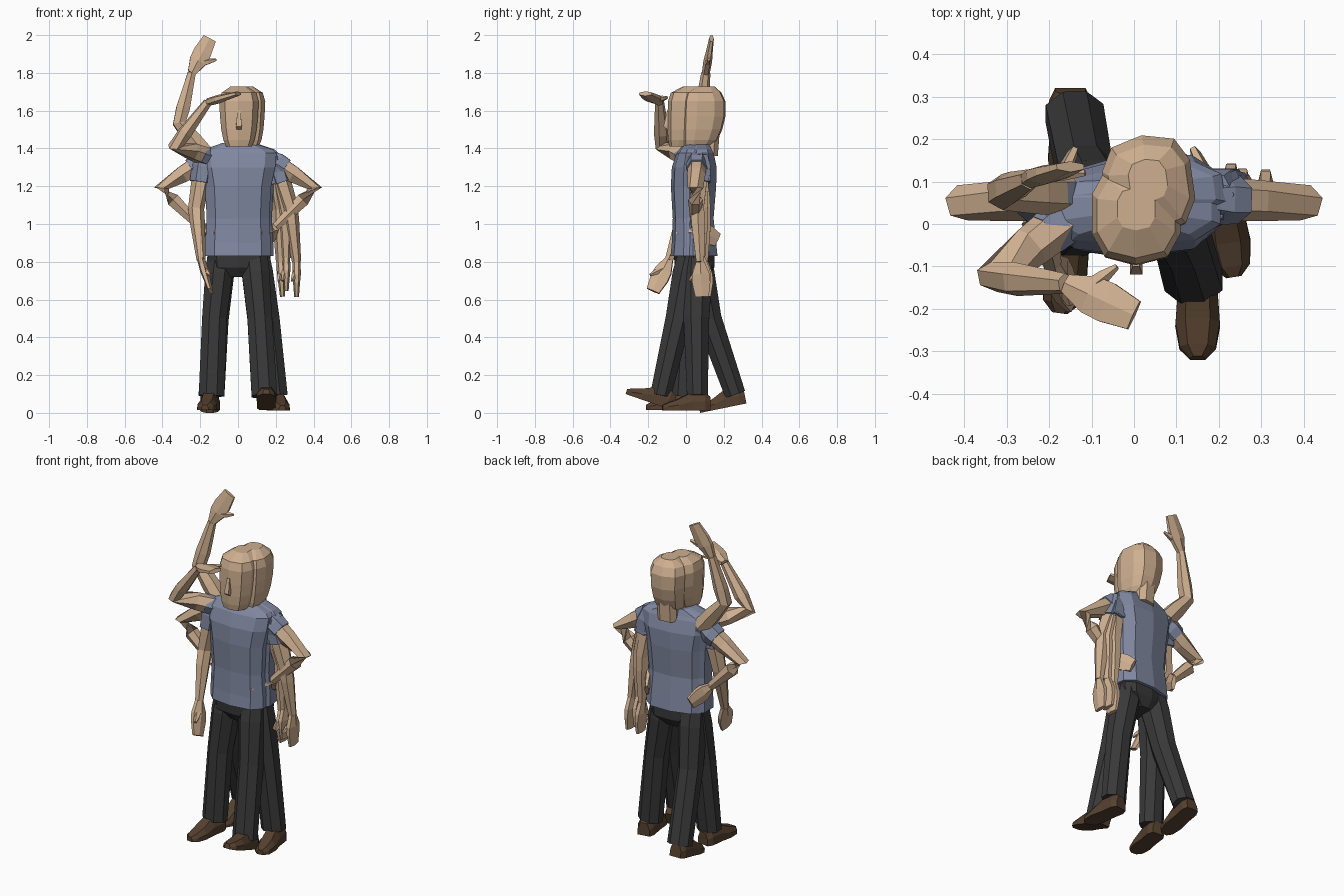
import bpy, bmesh, math
from mathutils import Vector as V, Matrix

if "Cube" in bpy.data.objects:
    bpy.data.objects.remove(bpy.data.objects["Cube"])


def material(name, rgb):
    m = bpy.data.materials.new(name)
    m.diffuse_color = (*rgb, 1)
    m.use_nodes = True
    m.node_tree.nodes["Principled BSDF"].inputs["Base Color"].default_value = m.diffuse_color
    return m


SKIN = material("skin", (0.62, 0.43, 0.28))
SHIRT = material("shirt_blue", (0.22, 0.25, 0.36))
PANTS = material("charcoal", (0.04, 0.04, 0.041))
LEATHER = material("brown", (0.09, 0.052, 0.028))


def loft(name, rings, mat):
    """Skin a closed flat-faced surface over equal-length rings."""
    bm = bmesh.new()
    rows = [[bm.verts.new(p) for p in r] for r in rings]
    n = len(rows[0])
    bm.faces.new(rows[0])
    bm.faces.new(rows[-1])
    for a, b in zip(rows, rows[1:]):
        for i in range(n):
            j = (i + 1) % n
            bm.faces.new((a[i], a[j], b[j], b[i]))
    bmesh.ops.recalc_face_normals(bm, faces=bm.faces)
    me = bpy.data.meshes.new(name)
    bm.to_mesh(me)
    bm.free()
    me.materials.append(mat)
    ob = bpy.data.objects.new(name, me)
    bpy.context.collection.objects.link(ob)
    return ob


def tube(name, pts, sizes, mat, wide=(1, 0, 0), n=8):
    """Tube along pts; sizes are half width along 'wide' and half thickness."""
    pts = [V(p) for p in pts]
    rings = []
    for i, p in enumerate(pts):
        t = V((0, 0, 0))
        if i > 0:
            t += (p - pts[i - 1]).normalized()
        if i < len(pts) - 1:
            t += (pts[i + 1] - p).normalized()
        t.normalize()
        u = V(wide)
        u = (u - t * u.dot(t)).normalized()
        v = t.cross(u)
        a, b = sizes[i]
        ang = [math.tau * (k + 0.5) / n for k in range(n)]
        s = 1 / math.cos(math.pi / n)
        rings.append([p + u * a * s * math.cos(q) + v * b * s * math.sin(q) for q in ang])
    return loft(name, rings, mat)


def stack(name, levels, mat, n=10, place=Matrix()):
    """Horizontal slices: (z, half width, front y, back y)."""
    rings = []
    for z, w, f, b in levels:
        ring = []
        for k in range(n):
            q = math.tau * (k + 0.5) / n
            c, s = math.cos(q), math.sin(q)
            x = w * math.copysign(abs(c) ** 0.7, c) * 1.02
            y = (f + b) / 2 + (b - f) / 2 * math.copysign(abs(s) ** 0.8, s)
            ring.append(place @ V((x, y, z)))
        rings.append(ring)
    return loft(name, rings, mat)


def arm(name, shoulder, elbow, wrist, tip, wide, thumb, sleeve=.45, r=.058):
    s, e, w, t = map(V, (shoulder, elbow, wrist, tip))
    tube(name + "_arm", [s, s.lerp(e, .5), e, e.lerp(w, .3), w],
         [(.048, .046), (.044, .042), (.035, .037), (.036, .034), (.021, .021)], SKIN, wide, 6)
    tube(name + "_sleeve", [s.lerp(e, -.1), s.lerp(e, .12), s.lerp(e, sleeve)],
         [(.045, .04), (r, r * .9), (r * .95, r * .85)], SHIRT, wide, 6)
    tube(name + "_hand", [w, w.lerp(t, .35), w.lerp(t, .6), t],
         [(.022, .018), (.046, .02), (.048, .016), (.036, .011)], SKIN, wide, 6)
    th = V(thumb)
    base = w.lerp(t, .25)
    tube(name + "_thumb", [base, base.lerp(th, .6), th],
         [(.018, .014), (.014, .012), (.006, .006)], SKIN, wide, 5)


def leg(name, hip, knee, ankle, heel, toe):
    h, k, a = V(hip), V(knee), V(ankle)
    tube(name + "_trouser", [h, h.lerp(k, .3), k, a],
         [(.07, .07), (.073, .08), (.065, .068), (.068, .055)], PANTS)
    # shoe: slices from heel to toe, resting on the sole line
    b, t = V(heel), V(toe)
    d = (t - b).normalized()
    side = d.cross(V((0, 0, 1))).normalized()
    up = side.cross(d)
    rings = []
    for f, w, top in [(0, .036, .075), (.12, .05, .095), (.4, .048, .095),
                      (.68, .053, .06), (.9, .043, .04), (1, .018, .028)]:
        c = b.lerp(t, f)
        rings.append([c - side * w, c + side * w, c + side * w * .98 + up * top * .5,
                      c + side * w * .55 + up * top, c - side * w * .55 + up * top,
                      c - side * w * .98 + up * top * .5])
    loft(name + "_shoe", rings, LEATHER)


def body(name, dx, dy, yaw, head_dx, head_dy, head_yaw):
    place = Matrix.Translation((dx, dy, 0)) @ Matrix.Rotation(yaw, 4, 'Z')
    # shirt and trouser seat
    stack(name + "_shirt", [(.83, .178, -.107, .118), (.9, .176, -.1, .11), (1.03, .168, -.095, .095),
                            (1.2, .178, -.105, .11), (1.30, .2, -.10, .11), (1.375, .207, -.075, .09),
                            (1.395, .185, -.06, .08), (1.43, .08, -.035, .07)], SHIRT, 10, place)
    stack(name + "_trouser_seat", [(.72, .06, -.05, .07), (.77, .155, -.085, .1), (.86, .165, -.09, .1)],
          PANTS, 10, place)
    # head and neck
    hp = Matrix.Translation((head_dx, head_dy, 0)) @ Matrix.Rotation(head_yaw, 4, 'Z')
    stack(name + "_neck", [(1.36, .06, -.03, .08), (1.48, .06, -.03, .09)], SKIN, 8, hp)
    stack(name + "_head", [(1.41, .068, -.108, .05), (1.445, .084, -.115, .08), (1.5, .095, -.118, .105),
                           (1.57, .102, -.118, .122), (1.65, .106, -.115, .122), (1.695, .093, -.10, .10),
                           (1.728, .045, -.035, .065)], SKIN, 10, hp)
    tube(name + "_nose", [hp @ V((0, -.112, 1.6)), hp @ V((0, -.128, 1.52)), hp @ V((0, -.112, 1.505))],
         [(.008, .008), (.015, .012), (.012, .008)], SKIN, n=4)


# Two overlapping bodies: one striding, one standing for the gesture poses
body("walker", 0, .025, 0, .005, .02, 0)
body("stander", .01, .05, math.radians(8), .035, .088, math.radians(8))

# Legs
leg("walker_left", (.085, .03, .84), (.115, -.04, .5), (.14, -.135, .09), (.15, -.075, .015), (.15, -.32, .1))
leg("walker_right", (-.085, .05, .84), (-.115, .12, .5), (-.14, .26, .1), (-.15, .32, .05), (-.15, .075, 0))
leg("stander_left", (.095, .06, .84), (.155, .055, .5), (.195, .06, .09), (.195, .125, .012), (.235, -.125, .012))
leg("stander_right", (-.09, .04, .84), (-.125, .01, .5), (-.14, -.02, .09), (-.14, .04, .015), (-.175, -.21, .015))

# Raised arms: waving and shading the eyes
arm("waving", (-.16, .07, 1.35), (-.31, .075, 1.535), (-.245, .105, 1.8), (-.15, .135, 1.982),
    (1, 0, -.5), (-.115, .12, 1.87), .25, .048)
arm("looking", (-.15, .02, 1.35), (-.33, -.125, 1.415), (-.16, -.14, 1.645), (.0, -.215, 1.69),
    (.4, 1, 0), (-.04, -.1, 1.67), .3, .05)

# Hands on hips, mirrored
for s, side in ((-1, "right"), (1, "left")):
    arm("hip_" + side, (s * .18, .06, 1.335), (s * .405, .05, 1.19), (s * .2, .05, .985),
        (s * .145, .165, .915), (0, 0, 1), (s * .125, -.05, .95), .3)

# Hanging arms
arm("walker_right", (-.18, .02, 1.335), (-.222, -.0, 1.08), (-.195, -.09, .81), (-.145, -.175, .645),
    (0, 1, .3), (-.15, -.19, .73))
arm("walker_left", (.185, .06, 1.335), (.222, .095, 1.08), (.225, .095, .8), (.235, .095, .615),
    (0, 1, 0), (.215, .03, .7))
arm("waving_left", (.195, .07, 1.335), (.25, .08, 1.08), (.255, .08, .82), (.255, .085, .645),
    (0, 1, 0), (.235, .025, .7))
arm("looking_left", (.2, .07, 1.325), (.275, .06, 1.09), (.31, .075, .8), (.31, .085, .615),
    (0, 1, 0), (.285, .02, .7))
